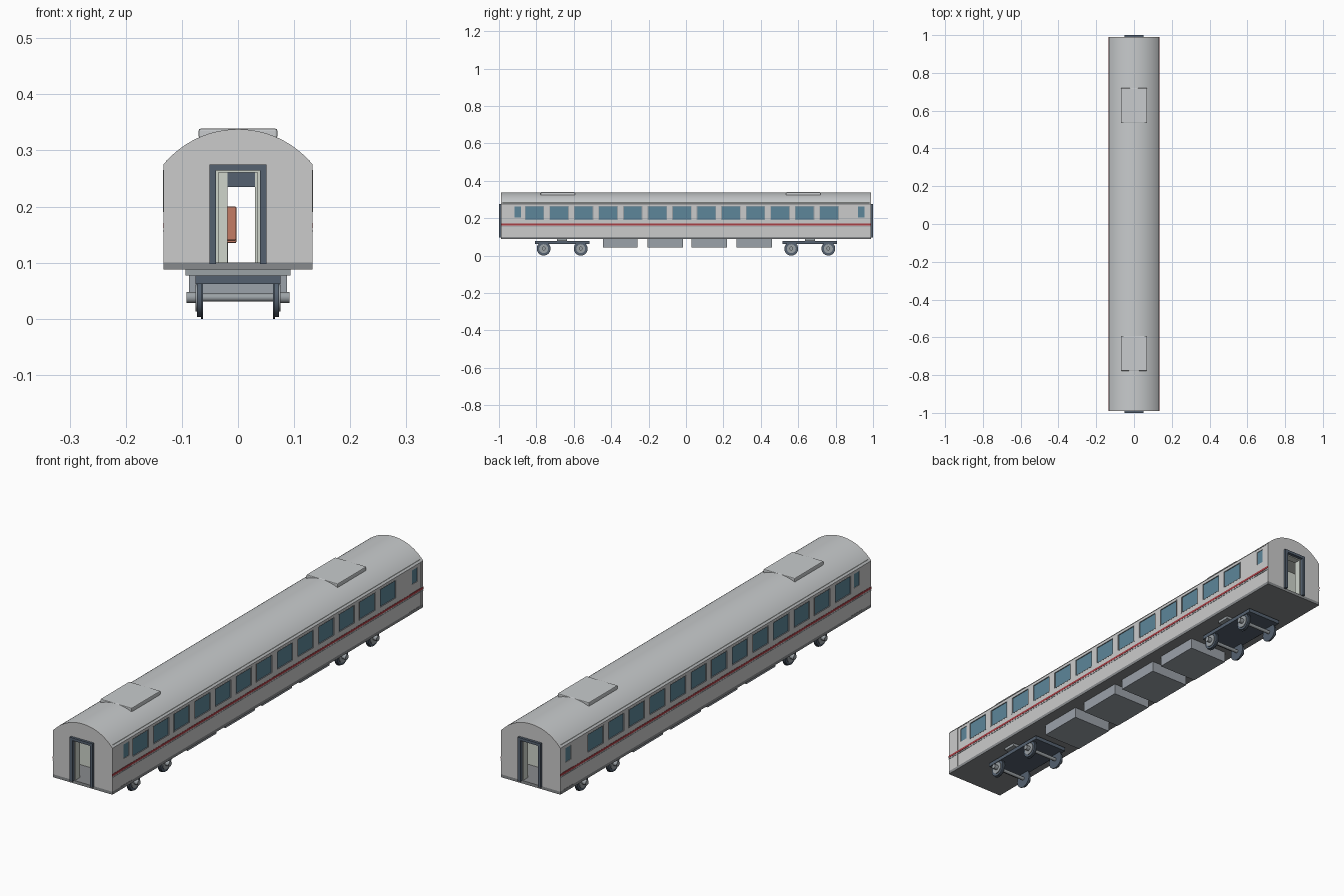
import bpy, bmesh, math

if "Cube" in bpy.data.objects:
    bpy.data.objects.remove(bpy.data.objects["Cube"])

def mat(name, r, g, b):
    m = bpy.data.materials.new(name)
    m.diffuse_color = (r, g, b, 1)
    m.use_nodes = True
    m.node_tree.nodes["Principled BSDF"].inputs["Base Color"].default_value = m.diffuse_color
    return m

SHELL = mat("shell_grey", .62, .64, .65)
ROOF = mat("roof_grey", .58, .60, .61)
SILL = mat("sill_grey", .25, .26, .27)
DARK = mat("dark_steel", .09, .12, .16)
STEEL = mat("steel", .33, .36, .38)
GLASS = mat("glass", .11, .24, .32)
RED = mat("stripe_red", .40, .05, .06)
SEAT = mat("seat_fabric", .55, .20, .13)
WALL = mat("interior_wall", .62, .66, .60)
BOX = mat("equipment_grey", .33, .36, .40)

def finish(name, bm, m, smooth=False):
    me = bpy.data.meshes.new(name)
    bm.to_mesh(me)
    bm.free()
    ob = bpy.data.objects.new(name, me)
    bpy.context.collection.objects.link(ob)
    me.materials.append(m)
    if smooth:
        bpy.ops.object.select_all(action='DESELECT')
        ob.select_set(True)
        bpy.context.view_layer.objects.active = ob
        bpy.ops.object.shade_smooth_by_angle(angle=math.radians(30))
    return ob

def add_box(bm, x, y, z):
    v = bmesh.ops.create_cube(bm, size=1)["verts"]
    for p in v:
        p.co = [(a[0] + a[1]) / 2 + c * abs(a[1] - a[0]) for a, c in zip((x, y, z), p.co)]

def boxes(name, items, m, bevel=0):
    bm = bmesh.new()
    for it in items:
        add_box(bm, *it)
    if bevel:
        bmesh.ops.bevel(bm, geom=bm.edges[:], offset=bevel, segments=2, profile=.5, affect='EDGES')
    return finish(name, bm, m)

def extrude(name, pts, y0, y1, m, smooth=False):
    """Closed x/z section swept along y."""
    bm = bmesh.new()
    f = bm.faces.new([bm.verts.new((x, y0, z)) for x, z in pts])
    r = bmesh.ops.extrude_face_region(bm, geom=[f])
    for v in r["geom"]:
        if isinstance(v, bmesh.types.BMVert):
            v.co.y = y1
    bmesh.ops.recalc_face_normals(bm, faces=bm.faces[:])
    return finish(name, bm, m, smooth)

def panel(name, x, y, z, holes, m, thick):
    """Upright panel in the y/z plane with rectangular openings."""
    ys = sorted({*y, *[v for h in holes for v in h[:2]]})
    zs = sorted({*z, *[v for h in holes for v in h[2:]]})
    bm = bmesh.new()
    g = [[bm.verts.new((x, a, b)) for b in zs] for a in ys]
    for i in range(len(ys) - 1):
        for j in range(len(zs) - 1):
            cy, cz = (ys[i] + ys[i+1]) / 2, (zs[j] + zs[j+1]) / 2
            if not any(h[0] < cy < h[1] and h[2] < cz < h[3] for h in holes):
                bm.faces.new((g[i][j], g[i+1][j], g[i+1][j+1], g[i][j+1]))
    loose = [v for v in bm.verts if not v.link_faces]
    bmesh.ops.delete(bm, geom=loose, context='VERTS')
    ob = finish(name, bm, m)
    s = ob.modifiers.new("thickness", 'SOLIDIFY')
    s.thickness, s.offset = thick, 0
    return ob

def cylinders(name, items, m):
    """Cylinders along x: (x0, x1, y, z, radius)."""
    bm = bmesh.new()
    for x0, x1, y, z, r in items:
        v = bmesh.ops.create_cone(bm, cap_ends=True, segments=28, radius1=r, radius2=r, depth=x1 - x0)["verts"]
        for p in v:
            p.co = ((x0 + x1) / 2 + p.co.z, y + p.co.x, z + p.co.y)
    bmesh.ops.recalc_face_normals(bm, faces=bm.faces[:])
    return finish(name, bm, m, True)

W, EAVE, TOP, END = .133, .275, .338, .99
R = (W**2 + (TOP - EAVE)**2) / (2 * (TOP - EAVE))
HALF = math.asin(W / R)

def arc(r, n=28):
    return [(r * math.sin(HALF - 2 * HALF * i / n), TOP - R + r * math.cos(HALF - 2 * HALF * i / n))
            for i in range(n + 1)]

# Roof, floor and end walls with doorways
extrude("roof", arc(R) + arc(R - .006)[::-1], -END + .006, END - .006, ROOF, True)
boxes("floor", [((-W, W), (-END, END), (.088, .1))], SILL)
end_pts = [(W, .1)] + arc(R) + [(-W, .1), (-.04, .1), (-.04, .265), (.04, .265), (.04, .1)]
frame = [(.051, .098), (.051, .275), (-.051, .275), (-.051, .098),
         (-.039, .098), (-.039, .264), (.039, .264), (.039, .098)]
inner = [(.04, .1), (.04, .266), (-.04, .266), (-.04, .1),
         (-.035, .1), (-.035, .261), (.035, .261), (.035, .1)]
for s, n in ((-1, "front"), (1, "back")):
    extrude(n + "_end_wall", end_pts, s * (END - .006), s * END, SHELL)
    extrude(n + "_gangway_frame", frame, s * (END - .004), s * 1.0, DARK)
    extrude(n + "_door_lining", inner, s * (END - .035), s * (END - .005), WALL)

# Side walls, windows, side doors and stripe
wins = [(-.81 + i * .1313 - .052, -.81 + i * .1313 + .052, .19, .265) for i in range(13)]
doors = [(-.935, -.864, .1, .273), (.902, .975, .1, .273)]
lights = [(-.917, -.882, .205, .262), (.92, .955, .205, .262)]
for s, n in ((-1, "left"), (1, "right")):
    panel(n + "_side_wall", s * .130, (-END + .006, END - .006), (.1, EAVE), wins + doors, SHELL, .006)
    for d, l in zip(doors, lights):
        panel(n + "_side_door", s * .1295, d[:2], d[2:], [l], SHELL, .005)
    boxes(n + "_window_glass", [((s * .128, s * .1300), h[:2], h[2:]) for h in wins + lights], GLASS)
    rims = []
    for a, b, c, d in wins:
        for p, q in ((a, a + .004), (b - .004, b)):
            rims.append(((s * .128, s * .1335), (p, q), (c, d)))
        for p, q in ((c, c + .003), (d - .003, d)):
            rims.append(((s * .128, s * .1335), (a + .004, b - .004), (p, q)))
    boxes(n + "_window_rims", rims, STEEL)
    boxes(n + "_stripe", [((s * .131, s * .1338), (-END, END), (.162, .171))], RED)
    boxes(n + "_thin_stripe", [((s * .131, s * .1338), (-END, END), (.155, .158))], STEEL)

# Roof units
for y in (-.685, .627):
    boxes("roof_unit", [((-.07, .07), (y - .092, y + .092), (.322, .3388))], ROOF, .003)

# Underfloor equipment
for a, b in ((-.445, -.26), (-.205, -.015), (.03, .22), (.27, .46)):
    boxes("equipment_box", [((-.087, .087), (a, b), (.044, .089))], BOX)

# Bogies
for c in (-.662, .662):
    boxes("bogie_frame", [((-.076, .076), (c - .145, c + .145), (.062, .077))], DARK)
    boxes("bogie_bolster", [((-.094, .094), (c - .027, c + .027), (.077, .089))], STEEL)
    for y in (c - .099, c + .099):
        wheels, hubs = [], []
        for s in (-1, 1):
            def span(a, b):
                return (min(s * a, s * b), max(s * a, s * b))
            wheels += [(*span(.062, .066), y, .037, .037), (*span(.066, .073), y, .037, .034)]
            hubs += [(*span(.073, .0755), y, .037, .024), (*span(.0755, .092), y, .038, .010)]
        cylinders("wheels", wheels, DARK)
        cylinders("axle_and_hubs", hubs + [(-.0755, .0755, y, .038, .007)], STEEL)

# Interior partitions and ceiling
for y in (-.862, .86):
    boxes("partition", [((-.127, -.019), (y - .003, y + .003), (.1, .28)),
                        ((.03, .127), (y - .003, y + .003), (.1, .28))], WALL)
    boxes("partition_header", [((-.019, .03), (y - .003, y + .003), (.235, .28))], DARK)
boxes("ceiling", [((-.127, .127), (-.98, .98), (.28, .283))], WALL)
for s in (-1, 1):
    boxes("luggage_rack", [((s * .085, s * .127), (-.8, .8), (.268, .271))], STEEL)

# Seats: pairs on the left, singles on the right
for i in range(12):
    y = -.745 + i * .1313
    d = 1 if i < 6 else -1
    for x0, x1 in ((-.123, -.065), (-.061, -.003), (.062, .122)):
        boxes("seat", [((x0, x1), (y - .025, y + .028), (.135, .15)),
                       ((x0, x1), (y - d * .03, y - d * .018), (.14, .2))], SEAT, .002)
        boxes("seat_base", [((x0 + .015, x1 - .015), (y - .015, y + .015), (.1, .136)),
                            ((x0, x0 + .004), (y - .02, y + .02), (.16, .167)),
                            ((x1 - .004, x1), (y - .02, y + .02), (.16, .167))], STEEL)
